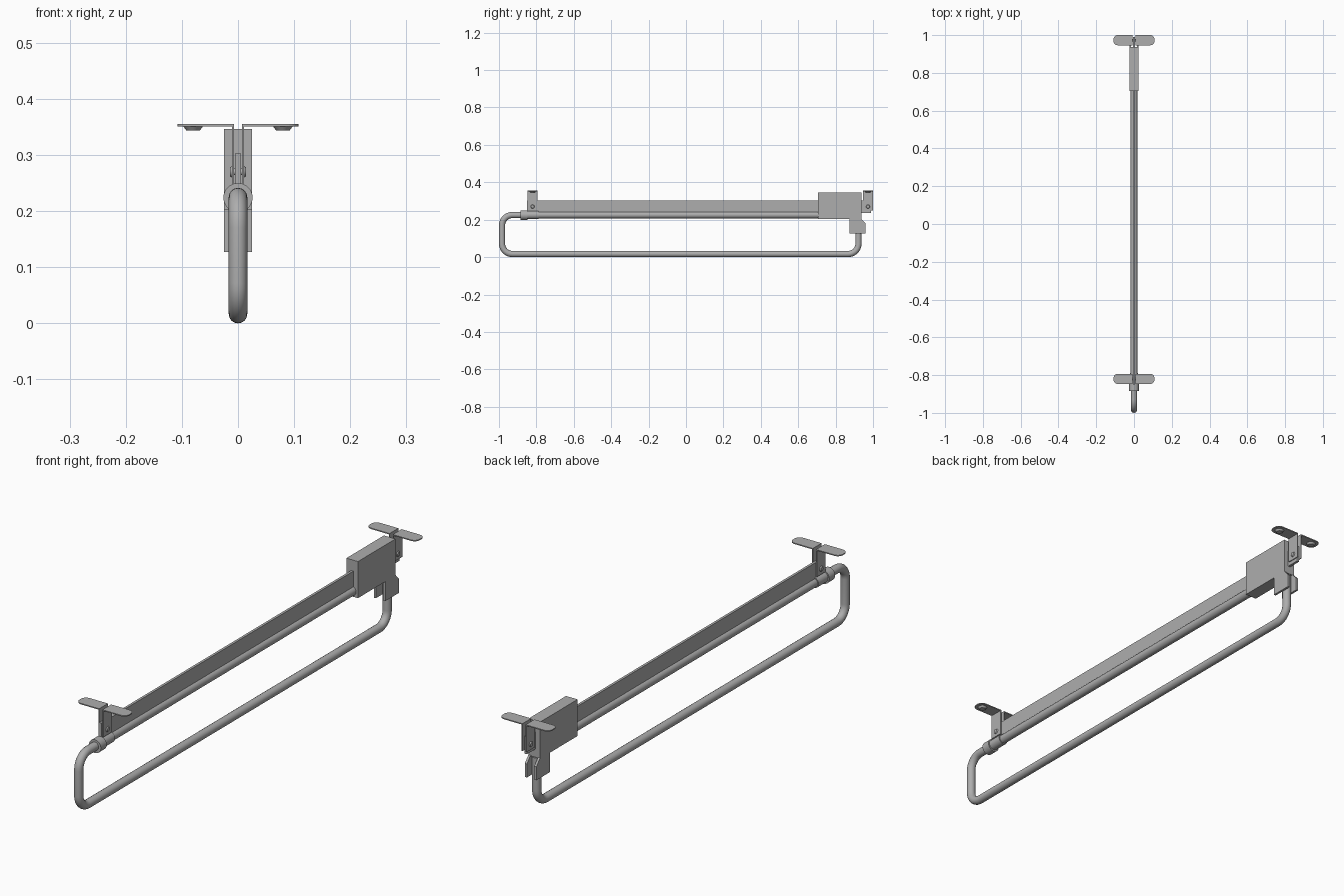
import bpy, bmesh
from math import sin, cos, pi, radians
from mathutils import Vector, Matrix

if "Cube" in bpy.data.objects:
    bpy.data.objects.remove(bpy.data.objects["Cube"])

GREY = (0.42, 0.42, 0.42, 1)
metal = bpy.data.materials.new("grey metal")
metal.use_nodes = True
metal.diffuse_color = GREY
metal.node_tree.nodes["Principled BSDF"].inputs["Base Color"].default_value = GREY


def add(name, bm, smooth=False):
    bmesh.ops.recalc_face_normals(bm, faces=bm.faces)
    mesh = bpy.data.meshes.new(name)
    bm.to_mesh(mesh)
    bm.free()
    mesh.materials.append(metal)
    ob = bpy.data.objects.new(name, mesh)
    bpy.context.collection.objects.link(ob)
    if smooth:
        shade(ob)
    return ob


def shade(ob):
    bpy.ops.object.select_all(action='DESELECT')
    ob.select_set(True)
    bpy.context.view_layer.objects.active = ob
    bpy.ops.object.shade_smooth_by_angle(angle=radians(35))


def prism(name, points, offset):
    """Extrude a flat 3D outline along offset."""
    bm = bmesh.new()
    face = bm.faces.new([bm.verts.new(p) for p in points])
    new = bmesh.ops.extrude_face_region(bm, geom=[face])["geom"]
    bmesh.ops.translate(bm, vec=offset, verts=[v for v in new if isinstance(v, bmesh.types.BMVert)])
    return add(name, bm)


def box(name, x0, x1, y0, y1, z0, z1):
    pts = [(x0, y0, z0), (x1, y0, z0), (x1, y1, z0), (x0, y1, z0)]
    return prism(name, pts, (0, 0, z1 - z0))


def cone(name, centre, axis, length, r1, r2, sides=32):
    bm = bmesh.new()
    turn = Vector(axis).to_track_quat('Z', 'Y').to_matrix().to_4x4()
    bmesh.ops.create_cone(bm, cap_ends=True, segments=sides, radius1=r1, radius2=r2,
                          depth=length, matrix=Matrix.Translation(centre) @ turn)
    return add(name, bm, True)


def rounded_path(corners, r, steps=10):
    """Polyline with every inner right-angle corner replaced by an arc."""
    pts = [Vector(corners[0])]
    for a, b, c in zip(corners, corners[1:], corners[2:]):
        b = Vector(b)
        u, v = (Vector(a) - b).normalized(), (Vector(c) - b).normalized()
        for i in range(steps + 1):
            t = pi / 2 * i / steps
            pts.append(b + u * r * (1 - sin(t)) + v * r * (1 - cos(t)))
    return pts + [Vector(corners[-1])]


def tube(name, points, radius):
    curve = bpy.data.curves.new(name, 'CURVE')
    curve.dimensions = '3D'
    curve.bevel_depth = radius
    curve.bevel_resolution = 6
    curve.use_fill_caps = True
    spline = curve.splines.new('POLY')
    spline.points.add(len(points) - 1)
    for p, co in zip(spline.points, points):
        p.co = (*co, 1)
    curve.materials.append(metal)
    ob = bpy.data.objects.new(name, curve)
    bpy.context.collection.objects.link(ob)
    bpy.ops.object.select_all(action='DESELECT')
    ob.select_set(True)
    bpy.context.view_layer.objects.active = ob
    bpy.ops.object.convert(target='MESH')
    shade(bpy.context.object)


# Bent tube loop and the straight sleeve under the rail
R, TOP, FRONT, BACK = 0.0165, 0.225, -0.9835, 0.922
tube("tube_loop", rounded_path([(0, 0.75, TOP), (0, FRONT, TOP), (0, FRONT, R),
                                (0, BACK, R), (0, BACK, 0.2)], 0.055), R)
cone("tube_sleeve", (0, -0.04, TOP), (0, 1, 0), 1.52, 0.0175, 0.0175)

# Stepped collar where the loop enters the sleeve
cone("collar_ring", (0, -0.866, TOP - 0.001), (0, 1, 0), 0.036, 0.026, 0.026)
cone("collar_neck", (0, -0.819, TOP), (0, 1, 0), 0.06, 0.021, 0.021)

# Flat rail
box("rail", -0.005, 0.005, -0.85, 0.99, 0.235, 0.303)

# Housing with a forked latch below its back end
box("housing", -0.025, 0.025, 0.705, 0.937, 0.203, 0.346)
cheek = [(0.874, 0.205), (0.874, 0.127), (0.96, 0.127), (0.96, 0.18), (0.937, 0.205)]
for side, label in ((1, "left"), (-1, "right")):
    prism("latch_cheek_" + label, [(side * 0.025, y, z) for y, z in cheek], (-side * 0.009, 0, 0))

# Pairs of angle brackets with countersunk screws and a cross bolt
HALF, ROUND, TIP = 0.027, 0.022, 0.108
for y, place in ((-0.82, "front"), (0.973, "back")):
    for side, label in ((1, "left"), (-1, "right")):
        tag = place + "_" + label
        outline = rounded_path([(0.007, y - HALF, 0), (TIP, y - HALF, 0),
                                (TIP, y + HALF, 0), (0.007, y + HALF, 0)], ROUND, 6)
        prism("bracket_flange_" + tag, [(side * p.x, p.y, 0.351) for p in outline], (0, 0, 0.004))
        box("bracket_leg_" + tag, side * 0.007, side * 0.0105, y - HALF, y + HALF, 0.248, 0.353)
        cone("screw_" + tag, (side * 0.08, y, 0.3475), (0, 0, 1), 0.008, 0.012, 0.018, 24)
        cone("bolt_head_" + tag, (side * 0.012, y, 0.27), (side, 0, 0), 0.005, 0.011, 0.008, 16)
    cone("bolt_" + place, (0, y, 0.27), (1, 0, 0), 0.022, 0.006, 0.006, 16)
